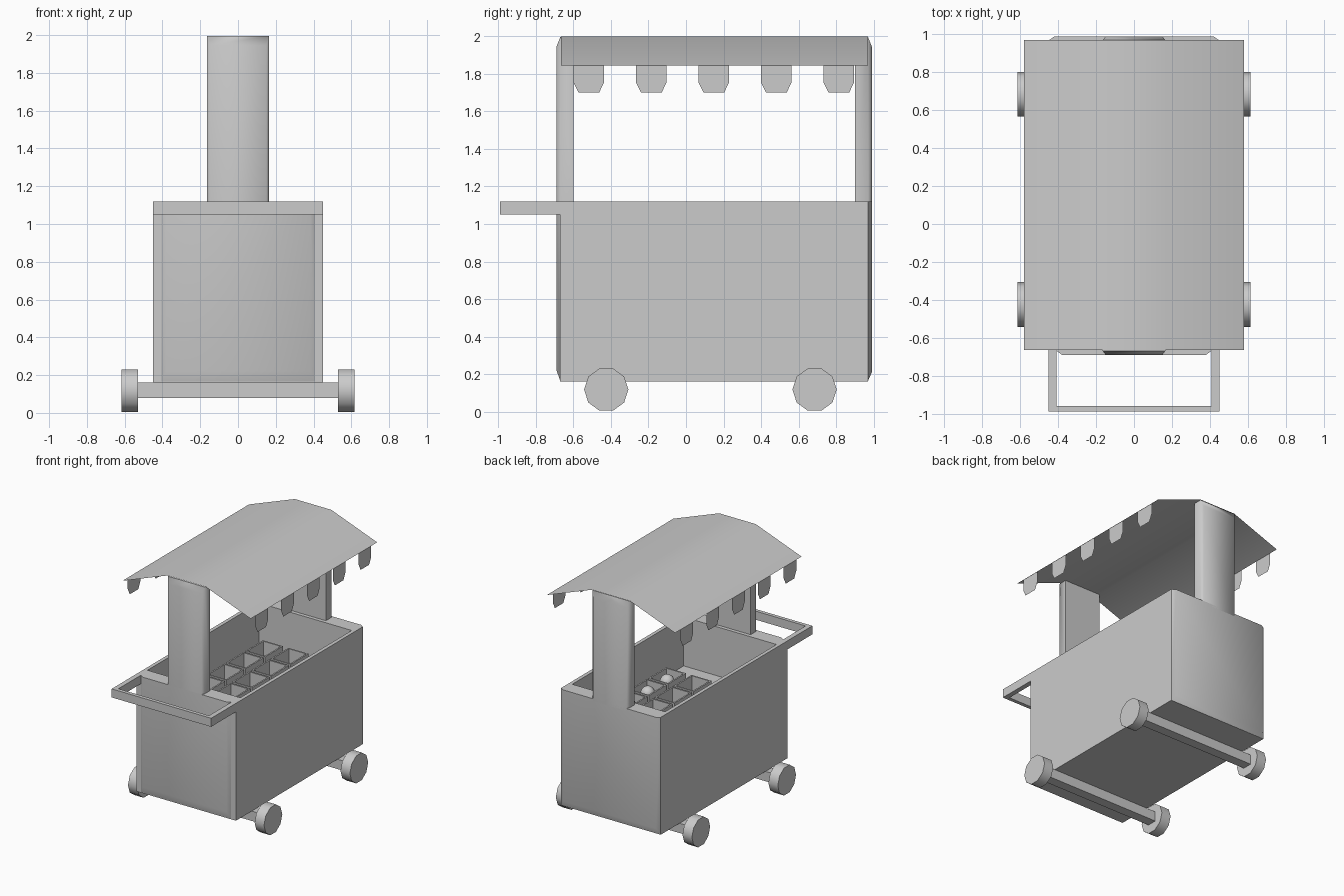
import bpy, bmesh, math
from mathutils import Matrix, Vector

cube = bpy.data.objects.get("Cube")
if cube:
    bpy.data.objects.remove(cube, do_unlink=True)

GREY = (0.6, 0.6, 0.6, 1.0)
grey = bpy.data.materials.new("plain grey")
grey.use_nodes = True
grey.diffuse_color = GREY
grey.node_tree.nodes["Principled BSDF"].inputs["Base Color"].default_value = GREY


def finish(name, bm, smooth=None):
    """Turn a bmesh into a named object, optionally smoothed below an angle."""
    mesh = bpy.data.meshes.new(name)
    bm.to_mesh(mesh)
    bm.free()
    mesh.materials.append(grey)
    obj = bpy.data.objects.new(name, mesh)
    bpy.context.collection.objects.link(obj)
    if smooth:
        bpy.ops.object.select_all(action="DESELECT")
        obj.select_set(True)
        bpy.context.view_layer.objects.active = obj
        bpy.ops.object.shade_smooth_by_angle(angle=math.radians(smooth))
    return obj


def box_mesh(lo, hi):
    bm = bmesh.new()
    bmesh.ops.create_cube(bm, size=1)
    lo, hi = Vector(lo), Vector(hi)
    for v in bm.verts:
        v.co = Vector(lo[i] + (hi[i] - lo[i]) * (v.co[i] + 0.5) for i in range(3))
    return bm


def box(name, lo, hi):
    return finish(name, box_mesh(lo, hi))


def open_box(name, lo, hi, rim_x, rim_y, floor):
    """Box whose top is inset and pushed down to a floor height."""
    bm = box_mesh(lo, hi)
    top = max(bm.faces, key=lambda f: f.calc_center_median().z)
    bmesh.ops.inset_individual(bm, faces=[top], thickness=0.01)
    cx, cy = (lo[0] + hi[0]) / 2, (lo[1] + hi[1]) / 2

    def place(verts, z):
        for v in verts:
            v.co.x = hi[0] - rim_x if v.co.x > cx else lo[0] + rim_x
            v.co.y = hi[1] - rim_y if v.co.y > cy else lo[1] + rim_y
            v.co.z = z

    place(top.verts, hi[2])
    well = bmesh.ops.extrude_discrete_faces(bm, faces=[top])["faces"][0]
    place(well.verts, floor)
    bmesh.ops.recalc_face_normals(bm, faces=bm.faces)
    return finish(name, bm)


def chamfered_slab(name, half, y_in, y_out, z0, z1, chamfer, drop_low, drop_high, back=None):
    """Slab whose outer face is narrower than its base."""
    bm = bmesh.new()
    rings = [(y_in, half, z0, z1),
             (y_out, half - chamfer, z0 + drop_low, z1 - drop_high)]
    if back is not None:
        rings.insert(0, (back, half, z0, z1))
    loops = [[bm.verts.new(p) for p in ((-h, y, a), (h, y, a), (h, y, b), (-h, y, b))]
             for y, h, a, b in rings]
    for one, two in zip(loops, loops[1:]):
        for i in range(4):
            j = (i + 1) % 4
            bm.faces.new((one[i], one[j], two[j], two[i]))
    bm.faces.new(loops[0])
    bm.faces.new(loops[-1])
    bmesh.ops.recalc_face_normals(bm, faces=bm.faces)
    return finish(name, bm, 60)


# Cart body with a deep well, and its bulging end panels
open_box("cart_body", (-0.45, -0.67, 0.16), (0.45, 0.97, 1.12), 0.03, 0.1, 0.72)
chamfered_slab("front_panel", 0.41, -0.668, -0.69, 0.16, 1.12, 0.03, 0.06, 0)
chamfered_slab("back_panel", 0.45, 0.968, 0.99, 0.16, 1.12, 0.03, 0.05, 0)

# Roof posts
chamfered_slab("front_post", 0.165, -0.67, -0.69, 1.1, 1.995, 0.015, 0, 0.05, back=-0.6)
chamfered_slab("back_post", 0.165, 0.97, 0.99, 1.1, 1.995, 0.015, 0, 0.05, back=0.9)

# Thin folded roof sheet
bm = bmesh.new()
profile = [(-0.58, 1.845), (-0.165, 2.0), (0.165, 2.0), (0.58, 1.845)]
rows = [[bm.verts.new((x, y, z)) for x, z in profile] for y in (-0.665, 0.97)]
for i in range(3):
    bm.faces.new((rows[0][i], rows[0][i + 1], rows[1][i + 1], rows[1][i]))
finish("roof", bm, 30)

# Hanging flaps along both eaves
flap = [(-0.082, 1.845), (-0.082, 1.755), (-0.055, 1.7),
        (0.055, 1.7), (0.082, 1.755), (0.082, 1.845)]
for side, label in ((1, "left"), (-1, "right")):
    bm = bmesh.new()
    for n in range(5):
        y0 = -0.518 + n * 0.333
        face = bm.faces.new([bm.verts.new((side * 0.578, y0 + y, z)) for y, z in flap])
        if face.normal.x * side < 0:
            face.normal_flip()
    finish(label + "_roof_flaps", bm)

# Push handle
for side, label in ((1, "left"), (-1, "right")):
    xs = sorted((side * 0.41, side * 0.45))
    box(label + "_handle_arm", (xs[0], -0.97, 1.05), (xs[1], -0.66, 1.12))
box("handle_bar", (-0.45, -0.99, 1.05), (0.45, -0.96, 1.12))

# Axles and wheels
for y, end in ((-0.425, "front"), (0.685, "back")):
    box(end + "_axle", (-0.54, y - 0.04, 0.08), (0.54, y + 0.04, 0.16))
    for side, label in ((1, "left"), (-1, "right")):
        bm = bmesh.new()
        bmesh.ops.create_cone(bm, cap_ends=True, segments=10, radius1=0.118,
                              radius2=0.118, depth=0.085)
        turn = Matrix.Rotation(math.pi / 2, 4, "Y")
        bm.transform(Matrix.Translation((side * 0.573, y, 0.118)) @ turn)
        finish(end + "_" + label + "_wheel", bm, 40)

# Grid of open food bins, with a scoop in each bin of one column
for col in range(3):
    for row in range(4):
        x, y = (col - 1) * 0.23, -0.085 + row * 0.25
        open_box("food_bin", (x - 0.09, y - 0.115, 0.72), (x + 0.09, y + 0.115, 0.876),
                 0.012, 0.012, 0.76)
        if col == 2:
            bm = bmesh.new()
            bmesh.ops.create_uvsphere(bm, u_segments=12, v_segments=8, radius=0.055)
            bm.transform(Matrix.Translation((x, y, 0.83)))
            finish("scoop", bm, 60)
